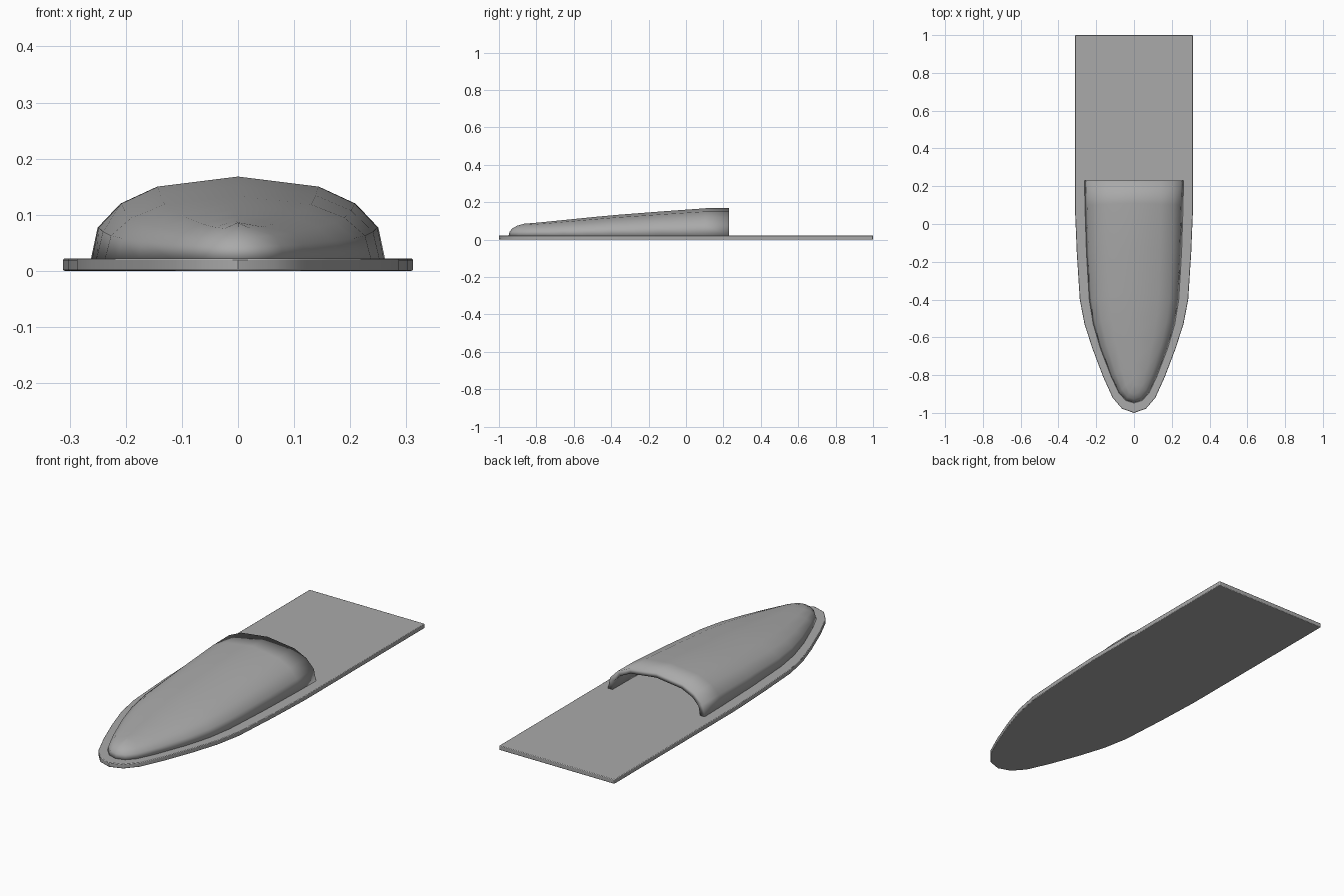
import bpy, bmesh

if "Cube" in bpy.data.objects:
    bpy.data.objects.remove(bpy.data.objects["Cube"])

grey = bpy.data.materials.new("plain grey")
grey.diffuse_color = (0.4, 0.4, 0.4, 1)
grey.use_nodes = True
grey.node_tree.nodes["Principled BSDF"].inputs["Base Color"].default_value = grey.diffuse_color


def finish(name, bm):
    bmesh.ops.remove_doubles(bm, verts=bm.verts, dist=0.0005)
    bmesh.ops.recalc_face_normals(bm, faces=bm.faces)
    me = bpy.data.meshes.new(name)
    bm.to_mesh(me)
    bm.free()
    me.materials.append(grey)
    ob = bpy.data.objects.new(name, me)
    bpy.context.collection.objects.link(ob)
    return ob


def smooth(ob, angle):
    bpy.ops.object.select_all(action='DESELECT')
    ob.select_set(True)
    bpy.context.view_layer.objects.active = ob
    bpy.ops.object.shade_smooth_by_angle(angle=angle)


def mirrored(half):
    # half outline runs from the back right to the toe tip
    return half + [(-x, y) for x, y in reversed(half[:-1])]


def lerp(table, y):
    for (a, za), (b, zb) in zip(table, table[1:]):
        if y <= b:
            return za + (zb - za) * (y - a) / (b - a)
    return table[-1][1]


# Flat sole with a pointed round toe
SOLE_H = 0.022
sole_half = [(0.312, 1), (0.312, 0.07), (0.303, -0.15), (0.287, -0.4), (0.262, -0.53),
             (0.22, -0.66), (0.163, -0.81), (0.113, -0.92), (0.063, -0.978), (0, -1)]
bm = bmesh.new()
face = bm.faces.new([bm.verts.new((x, y, 0)) for x, y in mirrored(sole_half)])
ext = bmesh.ops.extrude_face_region(bm, geom=[face])
for v in ext["geom"]:
    if isinstance(v, bmesh.types.BMVert):
        v.co.z = SOLE_H
sole = finish("sole", bm)
bev = sole.modifiers.new("soft edge", 'BEVEL')
bev.width = 0.003
bev.segments = 2
bev.limit_method = 'ANGLE'
bev.angle_limit = 0.9
smooth(sole, 0.6)

# Upper: base outline lifted through section levels to the centre ridge
BACK = 0.23
upper_half = [(0.262, BACK), (0.26, 0.1), (0.252, -0.15), (0.237, -0.4), (0.216, -0.53),
              (0.178, -0.66), (0.12, -0.81), (0.08, -0.895), (0.043, -0.935), (0, -0.948)]
ridge = [(-0.95, 0.077), (-0.87, 0.085), (-0.8, 0.09), (-0.4, 0.13),
         (-0.1, 0.153), (0.1, 0.168), (0.23, 0.168)]
# width factor, height factor, toe setback
levels = [(1, 0, 0), (0.955, 0.377, 0.005), (0.80, 0.67, 0.02),
          (0.55, 0.877, 0.045), (0, 1, 0.085)]
bm = bmesh.new()
rows = []
for w, f, setback in levels:
    s = 1 - setback / (BACK + 0.948)
    row = []
    for x, y in mirrored(upper_half):
        yy = BACK + (y - BACK) * s
        row.append(bm.verts.new((x * w, yy, SOLE_H + f * (lerp(ridge, yy) - SOLE_H))))
    rows.append(row)
for lo, hi in zip(rows, rows[1:]):
    for i in range(len(lo) - 1):
        bm.faces.new((lo[i], hi[i], hi[i + 1], lo[i + 1]))
upper = finish("upper", bm)
# make sure the open shell faces outward before thickening inward
if sum(p.normal.z for p in upper.data.polygons) < 0:
    upper.data.flip_normals()
sol = upper.modifiers.new("thickness", 'SOLIDIFY')
sol.thickness = 0.024
sol.offset = -1
smooth(upper, 0.85)
